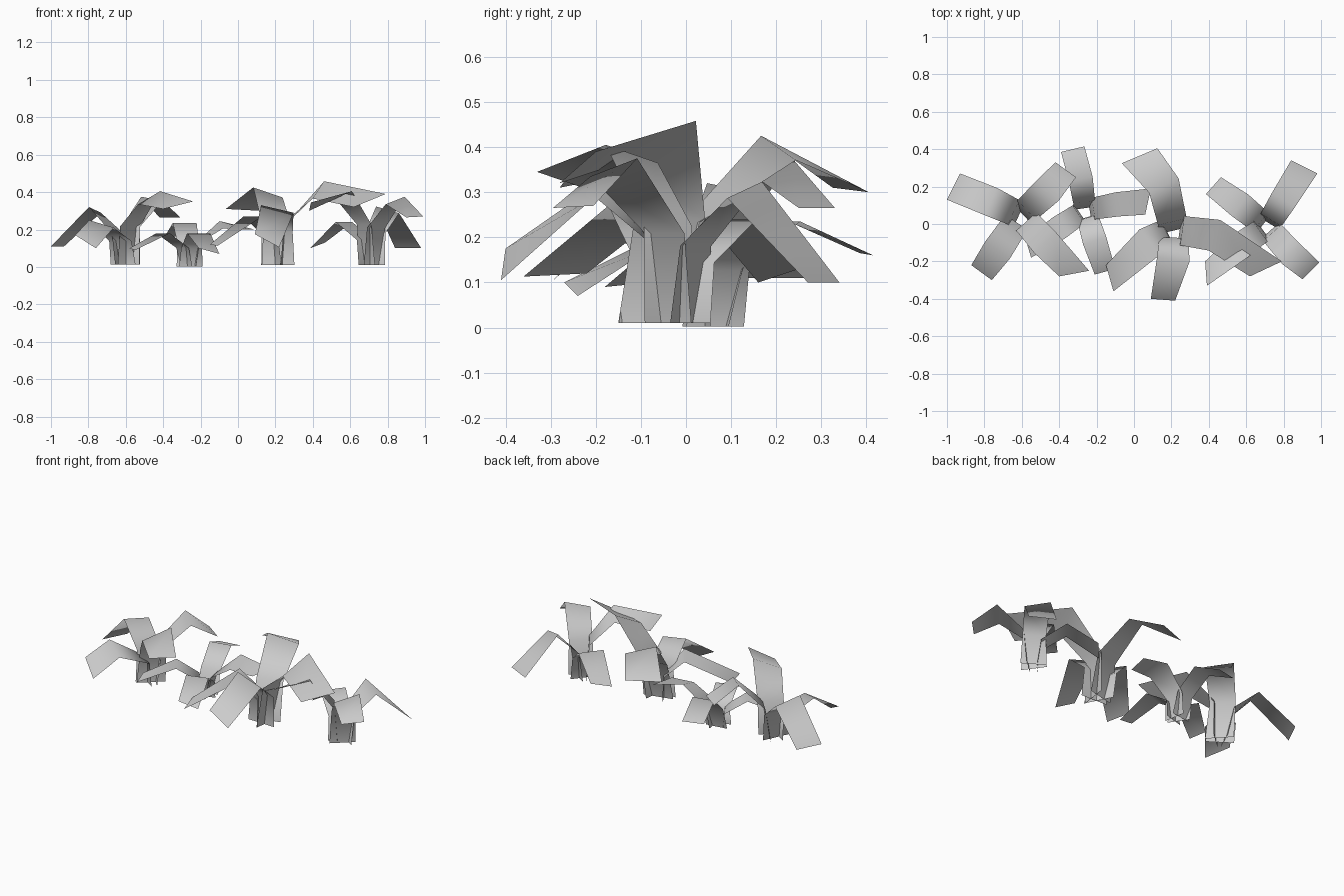
import bpy, bmesh
from mathutils import Vector

grey = bpy.data.materials.new("leaf grey")
grey.diffuse_color = (0.6, 0.6, 0.6, 1)
UP = Vector((0, 0, 1))


def flat(v):
    return Vector((v.x, v.y, 0)).normalized()


def left_of(v):
    return Vector((-v.y, v.x, 0)).normalized()


def leaf(name, root, crown, width, fold, tilt, tip_l, tip_r):
    """One folded strip: leaning stalk, rising blade, drooping tip."""
    root, crown, fold, tl, tr = map(Vector, (root, crown, fold, tip_l, tip_r))
    out = flat(fold - crown)
    bend = out + flat((tl + tr) / 2 - fold)
    side = left_of(out) * width / 2
    edge = left_of(bend) * width / 2 + UP * tilt
    stalk = root + out * 0.025
    neck = crown + out * 0.043 + UP * fold.z * 0.56
    rings = [(stalk + side, stalk - side),
             (neck + side * 0.9, neck - side * 0.9),
             (fold + edge, fold - edge),
             (tl, tr)]
    bm = bmesh.new()
    rows = [[bm.verts.new(p) for p in r] for r in rings]
    for a, b in zip(rows, rows[1:]):
        bm.faces.new((a[0], a[1], b[1], b[0])).smooth = True
    mesh = bpy.data.meshes.new(name)
    bm.to_mesh(mesh)
    bm.free()
    mesh.materials.append(grey)
    bpy.context.collection.objects.link(bpy.data.objects.new(name, mesh))


def plant(name, root, crown, width, leaves):
    for i, args in enumerate(leaves):
        leaf(f"{name}_leaf_{i + 1}", root, crown, width, *args)


# each leaf: fold centre, fold tilt, left tip corner, right tip corner
plant("left_plant", (-0.6, 0.02, 0.012), (-0.605, 0.045, 0.01), 0.16, [
    ((-0.765, 0.12, 0.305), 0.015, (-1.0, 0.13, 0.11), (-0.93, 0.27, 0.11)),
    ((-0.73, -0.14, 0.23), -0.02, (-0.76, -0.30, 0.10), (-0.87, -0.22, 0.17)),
    ((-0.46, 0.18, 0.365), 0.01, (-0.42, 0.33, 0.265), (-0.31, 0.25, 0.265)),
    ((-0.475, -0.10, 0.37), 0.035, (-0.24, -0.25, 0.35), (-0.40, -0.28, 0.31))])

plant("small_plant", (-0.26, 0.06, 0.002), (-0.26, 0.075, 0.0), 0.13, [
    ((-0.285, 0.24, 0.235), 0.0, (-0.39, 0.385, 0.165), (-0.265, 0.415, 0.16)),
    ((-0.09, 0.105, 0.225), 0.02, (0.09, 0.19, 0.20), (0.06, 0.05, 0.20)),
    ((-0.21, -0.09, 0.18), 0.0, (-0.10, -0.24, 0.07), (-0.21, -0.27, 0.10)),
    ((-0.40, -0.02, 0.18), 0.0, (-0.55, -0.18, 0.09), (-0.58, -0.08, 0.10))])

plant("large_plant", (0.215, -0.06, 0.01), (0.215, -0.03, 0.01), 0.175, [
    ((0.16, 0.205, 0.398), 0.027, (-0.065, 0.325, 0.31), (0.125, 0.405, 0.30)),
    ((0.43, -0.06, 0.412), 0.046, (0.79, -0.20, 0.39), (0.62, -0.28, 0.32)),
    ((0.21, -0.19, 0.31), -0.02, (0.22, -0.41, 0.105), (0.09, -0.40, 0.175)),
    ((0.08, -0.10, 0.27), 0.0, (-0.11, -0.36, 0.113), (-0.15, -0.22, 0.12))])

plant("right_plant", (0.71, -0.018, 0.01), (0.71, -0.015, 0.01), 0.145, [
    ((0.80, 0.13, 0.305), 0.018, (0.84, 0.34, 0.10), (0.98, 0.27, 0.10)),
    ((0.84, -0.16, 0.355), 0.02, (0.99, -0.205, 0.27), (0.90, -0.295, 0.265)),
    ((0.565, -0.12, 0.385), 0.02, (0.39, -0.33, 0.345), (0.38, -0.20, 0.30)),
    ((0.567, 0.10, 0.24), 0.0, (0.385, 0.16, 0.10), (0.465, 0.25, 0.13))])
